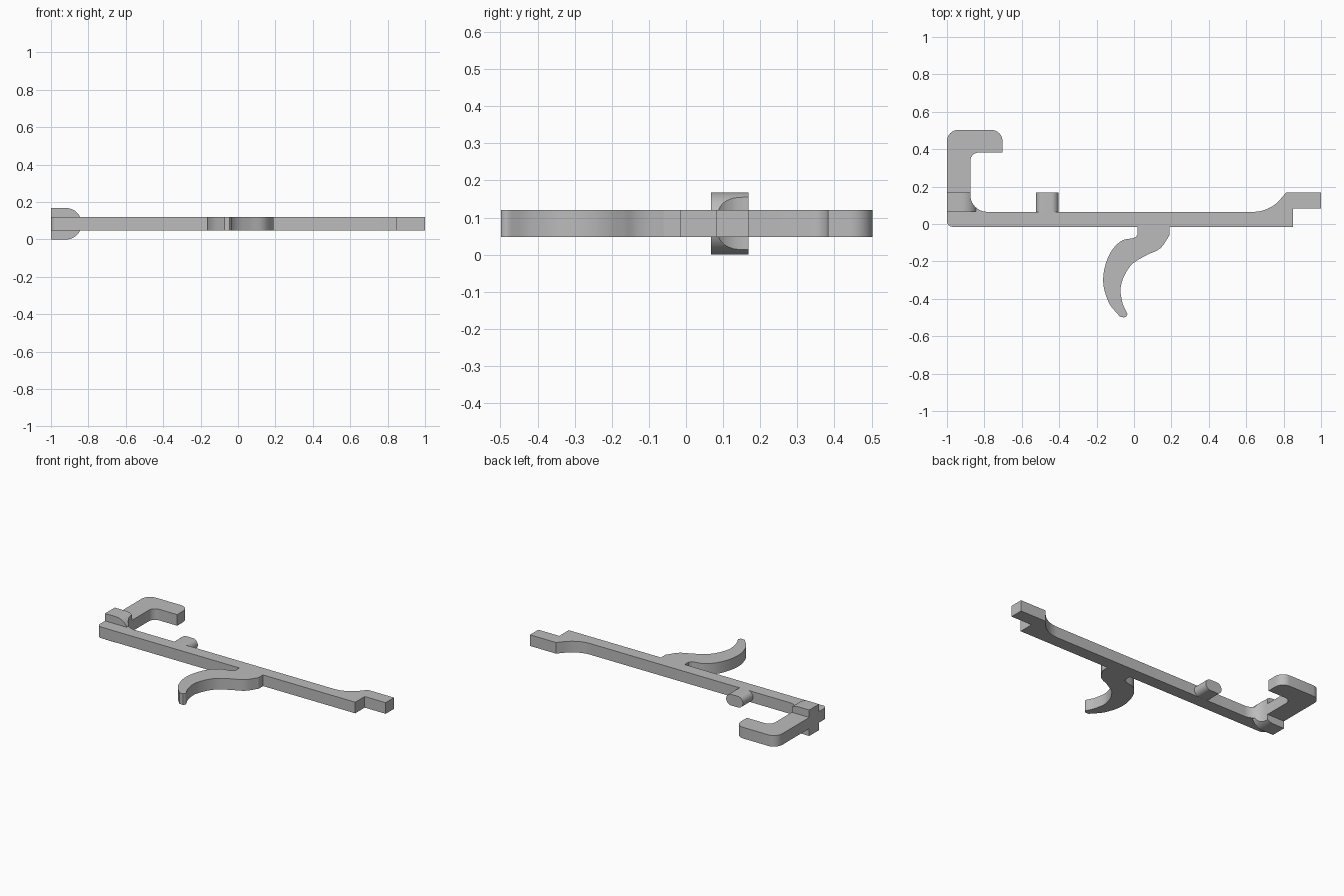
import bpy, bmesh, math
from mathutils import Vector
from mathutils.geometry import interpolate_bezier

old = bpy.data.objects.get("Cube")
if old:
    bpy.data.objects.remove(old, do_unlink=True)

grey = bpy.data.materials.new("plain grey")
grey.use_nodes = True
colour = (0.5, 0.5, 0.5, 1)
grey.diffuse_color = colour
grey.node_tree.nodes["Principled BSDF"].inputs["Base Color"].default_value = colour

LOW, HIGH = 0.048, 0.12      # plate thickness
BOTTOM, TOP = -0.015, 0.065  # bar edges in y


def rounded(corners, steps=10):
    """Closed outline from (x, y[, radius]) corners."""
    out = []
    for i, c in enumerate(corners):
        p = Vector(c[:2])
        if len(c) == 2:
            out.append(p)
            continue
        a = (Vector(corners[i - 1][:2]) - p).normalized()
        b = (Vector(corners[(i + 1) % len(corners)][:2]) - p).normalized()
        half = a.angle(b) / 2
        start, end = p + a * c[2] / math.tan(half), p + b * c[2] / math.tan(half)
        centre = p + (a + b).normalized() * c[2] / math.sin(half)
        u, v = start - centre, end - centre
        sweep = u.angle(v)
        for k in range(steps + 1):
            t = k / steps
            out.append(centre + (u * math.sin((1 - t) * sweep) + v * math.sin(t * sweep)) / math.sin(sweep))
    return out


def smooth_path(points, steps=6):
    """Open smooth curve through the points."""
    pts = [Vector(p) for p in points]
    out = [pts[0]]
    for i in range(len(pts) - 1):
        p, q = pts[i], pts[i + 1]
        d = (q - p).length / 3
        tp = (q - pts[max(i - 1, 0)]).normalized() * d
        tq = (pts[min(i + 2, len(pts) - 1)] - p).normalized() * d
        out += [Vector(w[:2]) for w in interpolate_bezier(p, p + tp, q - tq, q, steps + 1)[1:]]
    return out


def prism(name, outline, low, high, upright=False):
    """Extrude an outline along z, or along y when upright."""
    place = (lambda p, h: (p[0], h, p[1])) if upright else (lambda p, h: (p[0], p[1], h))
    bm = bmesh.new()
    face = bm.faces.new([bm.verts.new(place(p, low)) for p in outline])
    new = bmesh.ops.extrude_face_region(bm, geom=[face])["geom"]
    shift = Vector(place((0, 0), high - low))
    bmesh.ops.translate(bm, vec=shift, verts=[g for g in new if isinstance(g, bmesh.types.BMVert)])
    bmesh.ops.recalc_face_normals(bm, faces=bm.faces)
    mesh = bpy.data.meshes.new(name)
    bm.to_mesh(mesh)
    bm.free()
    mesh.materials.append(grey)
    obj = bpy.data.objects.new(name, mesh)
    bpy.context.collection.objects.link(obj)
    return obj


def select(obj):
    bpy.ops.object.select_all(action="DESELECT")
    obj.select_set(True)
    bpy.context.view_layer.objects.active = obj


# Long bar with the hook at one end and the stepped tongue at the other
bar = prism("bar_with_hook", rounded([
    (-1, BOTTOM, 0.03), (0.85, BOTTOM), (0.85, 0.082), (1, 0.082), (1, 0.168),
    (0.813, 0.168), (0.725, TOP, 0.19), (-0.875, TOP, 0.09), (-0.875, 0.382, 0.045),
    (-0.703, 0.382), (-0.703, 0.503, 0.06), (-1, 0.503, 0.06)]), LOW, HIGH)

# Curved trigger blade: lower edge, rounded tip, then upper edge
blade = [Vector((0.02, BOTTOM)), Vector((0.19, BOTTOM))]
blade += smooth_path([(0.19, -0.06), (0.14, -0.13), (0.06, -0.17), (-0.02, -0.225),
                      (-0.07, -0.33), (-0.062, -0.42), (-0.036, -0.48)])
blade += smooth_path([(-0.036, -0.485), (-0.045, -0.498), (-0.072, -0.497)], 3)
blade += smooth_path([(-0.08, -0.49), (-0.135, -0.42), (-0.165, -0.3), (-0.135, -0.17),
                      (-0.07, -0.092), (0.005, -0.072), (0.02, -0.055)])
trigger = prism("trigger_blade", blade, LOW, HIGH)

# Short peg with rounded sides
r = 0.0358
mid = (LOW + HIGH) / 2
peg = prism("peg", rounded([(-0.525, mid - r, r), (-0.405, mid - r, r),
                            (-0.405, mid + r, r), (-0.525, mid + r, r)]), TOP - 0.01, 0.168, True)

# Thick lug at the foot of the hook, trimmed to the inner fillet
lug = prism("hook_lug", rounded([(-1, 0), (-0.836, 0, 0.0838), (-0.836, 0.168, 0.0838),
                                 (-1, 0.168)]), 0.068, 0.168, True)
trim = prism("lug_trim", rounded([(-1.1, 0), (-0.6, 0), (-0.6, TOP), (-0.875, TOP, 0.09),
                                  (-0.875, 0.3), (-1.1, 0.3)]), -0.1, 0.3)
trim.hide_render = True
mod = lug.modifiers.new("trim", "BOOLEAN")
mod.operation = "INTERSECT"
mod.solver = "EXACT"
mod.object = trim
select(lug)
bpy.ops.object.modifier_apply(modifier=mod.name)
bpy.data.objects.remove(trim, do_unlink=True)

for part in (bar, trigger, peg, lug):
    select(part)
    bpy.ops.object.shade_smooth_by_angle(angle=math.radians(30))
